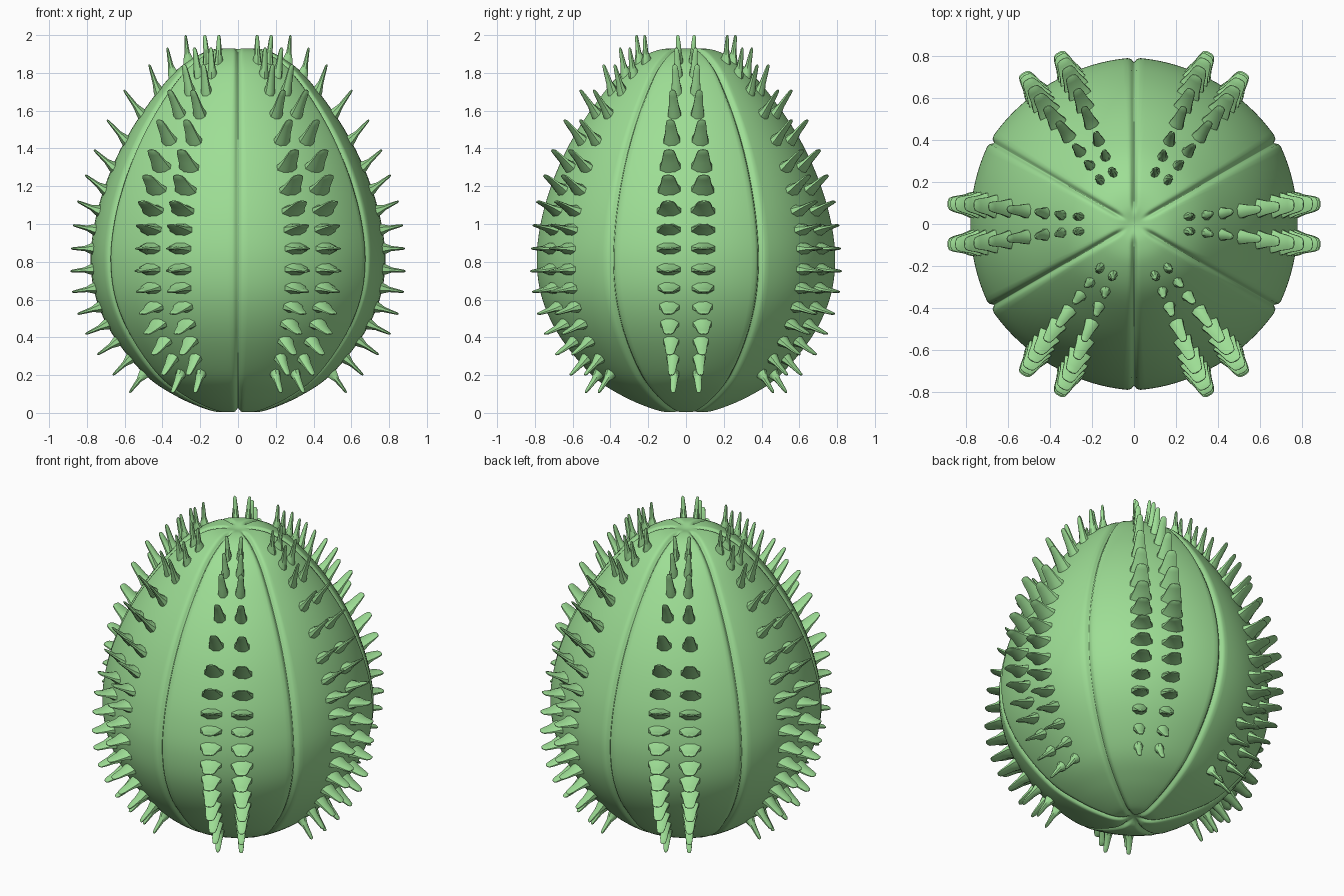
import bpy, bmesh, math
from mathutils import Vector

cube = bpy.data.objects.get("Cube")
if cube:
    bpy.data.objects.remove(cube)

RIBS = 6
RIB_STEPS = 24
PROFILE_STEPS = 6

green = bpy.data.materials.new("cactus_green")
green.use_nodes = True
green.diffuse_color = (0.34, 0.73, 0.30, 1)
green.node_tree.nodes["Principled BSDF"].inputs["Base Color"].default_value = green.diffuse_color


def finish(bm, name):
    """Turn a bmesh into a coloured mesh with smooth faces."""
    bmesh.ops.recalc_face_normals(bm, faces=bm.faces)
    mesh = bpy.data.meshes.new(name)
    bm.to_mesh(mesh)
    bm.free()
    mesh.materials.append(green)
    mesh.shade_smooth()
    return mesh


def add_object(name, mesh, turn=0.0):
    obj = bpy.data.objects.new(name, mesh)
    obj.rotation_euler.z = turn
    bpy.context.collection.objects.link(obj)
    return obj


def lookup(knots, x):
    """Piecewise linear value from (x, value) knots."""
    if x <= knots[0][0]:
        return knots[0][1]
    for (x0, v0), (x1, v1) in zip(knots, knots[1:]):
        if x <= x1:
            return v0 + (v1 - v0) * (x - x0) / (x1 - x0)
    return knots[-1][1]


def catmull(points, steps):
    """Smooth curve through the points."""
    pts = [Vector(p) for p in points]
    pts = [Vector((-pts[1].x, pts[1].y))] + pts + [Vector((-pts[-2].x, pts[-2].y))]
    out = []
    for a, b, c, d in zip(pts, pts[1:], pts[2:], pts[3:]):
        for i in range(steps):
            t = i / steps
            out.append(0.5 * (2 * b + (c - a) * t + (2 * a - 5 * b + 4 * c - d) * t ** 2
                              + (3 * b - a - 3 * c + d) * t ** 3))
    out.append(pts[-2])
    return out


# Egg-shaped half outline as (radius, height)
outline = catmull([(0, .03), (.08, .005), (.17, .02), (.33, .09), (.49, .2), (.655, .4),
                   (.75, .6), (.78, .8), (.76, 1), (.705, 1.2), (.62, 1.4), (.5, 1.6),
                   (.34, 1.8), (.2, 1.9), (.09, 1.93), (0, 1.92)], PROFILE_STEPS)


def normal_at(i):
    tangent = outline[min(i + 1, len(outline) - 1)] - outline[max(i - 1, 0)]
    return Vector((tangent.y, -tangent.x)).normalized()


# Ribbed body: the outline is spun and pressed in along six grooves that stop short of the crown
bm = bmesh.new()
rings = []
for i, p in enumerate(outline):
    n = normal_at(i)
    stop = .05 if p.y > 1 else .02
    fade = min(1, max(0, p.x - stop) / .05)
    ring = []
    for s in range(RIBS * RIB_STEPS):
        rib, step = divmod(s, RIB_STEPS)
        u = math.sin(math.pi * (step / RIB_STEPS - .5))
        angle = math.tau / RIBS * (rib + u / 2)
        gap = p.x * (1 - abs(u)) * math.pi / RIBS
        push = fade * (.016 * u * u * p.x - .021 * math.exp(-(gap / .012) ** 2))
        r, z = p.x + n.x * push, p.y + n.y * push
        ring.append(bm.verts.new((r * math.cos(angle), r * math.sin(angle), z)))
    rings.append(ring)
for low, high in zip(rings, rings[1:]):
    for s in range(len(low)):
        bm.faces.new((low[s - 1], low[s], high[s], high[s - 1]))
bmesh.ops.remove_doubles(bm, verts=bm.verts, dist=.0001)
add_object("ribbed_body", finish(bm, "ribbed_body"))

# Spine foot heights, then traits by height: row offset, width, lean in degrees, length
FEET = [.21, .29, .38, .47, .56, .66, .76, .87, .97, 1.07, 1.18, 1.3, 1.44, 1.58, 1.7, 1.79, 1.86]
OFFSET = [(.2, .06), (.45, .085), (.8, .09), (1.15, .088), (1.4, .078), (1.86, .035)]
WIDTH = [(.2, .05), (.45, .1), (.75, .13), (1.1, .13), (1.3, .115), (1.5, .08), (1.86, .04)]
LEAN = [(.2, -54), (.45, -26), (.65, -10), (.87, 0), (.97, 12), (1.18, 38), (1.58, 54), (1.7, 72), (1.86, 85)]
LENGTH = [(.2, .13), (.45, .13), (.87, .11), (1.2, .13), (1.58, .16), (1.86, .141)]
# Blade sections: distance along, width, thickness
SECTIONS = [(-.12, 1.05, .075), (.1, .92, .052), (.35, .74, .028), (.75, .58, .018), (.94, .44, .013), (1, .2, .006)]


def add_spine(bm, base, normal, side):
    """One flattened thorn with a flared foot lying on the surface."""
    z = base.z
    lean = math.radians(lookup(LEAN, z))
    axis = Vector((math.cos(lean), side * .06, math.sin(lean)))
    length, width = lookup(LENGTH, z), lookup(WIDTH, z)
    across = Vector((0, 1, 0))
    previous = None
    for along, wide, thick in SECTIONS:
        facing = normal.lerp(axis, min(1, max(0, along * 2))).normalized()
        up = facing.cross(across).normalized()
        centre = base + axis * (length * along)
        if along < 0:
            centre -= normal * .012
        ring = []
        for k in range(8):
            a = math.tau * (k + .5) / 8
            ring.append(bm.verts.new(centre + across * (math.cos(a) * width * wide * .54)
                                     + up * (math.sin(a) * thick * .54)))
        if previous:
            for k in range(8):
                bm.faces.new((previous[k - 1], previous[k], ring[k], ring[k - 1]))
        else:
            bm.faces.new(ring[::-1])
        previous = ring
    bm.faces.new(previous)


# Two spine rows per rib, repeated around the body
radius_by_height = [(p.y, p.x) for p in outline]
for side, label in ((1, "left"), (-1, "right")):
    bm = bmesh.new()
    for z in FEET:
        x = lookup(radius_by_height, z)
        y = lookup(OFFSET, z) * side
        n = normal_at(min(range(len(outline)), key=lambda k: abs(outline[k].y - z)))
        foot = Vector((math.sqrt(x * x - y * y), y, z))
        add_spine(bm, foot, Vector((n.x, 0, n.y)), side)
    mesh = finish(bm, "spine_row_" + label)
    for rib in range(RIBS):
        obj = add_object(f"spine_row_{label}_{rib + 1}", mesh, math.tau * rib / RIBS)
    bpy.ops.object.select_all(action="DESELECT")
    obj.select_set(True)
    bpy.context.view_layer.objects.active = obj
    bpy.ops.object.shade_smooth_by_angle(angle=math.radians(40))
